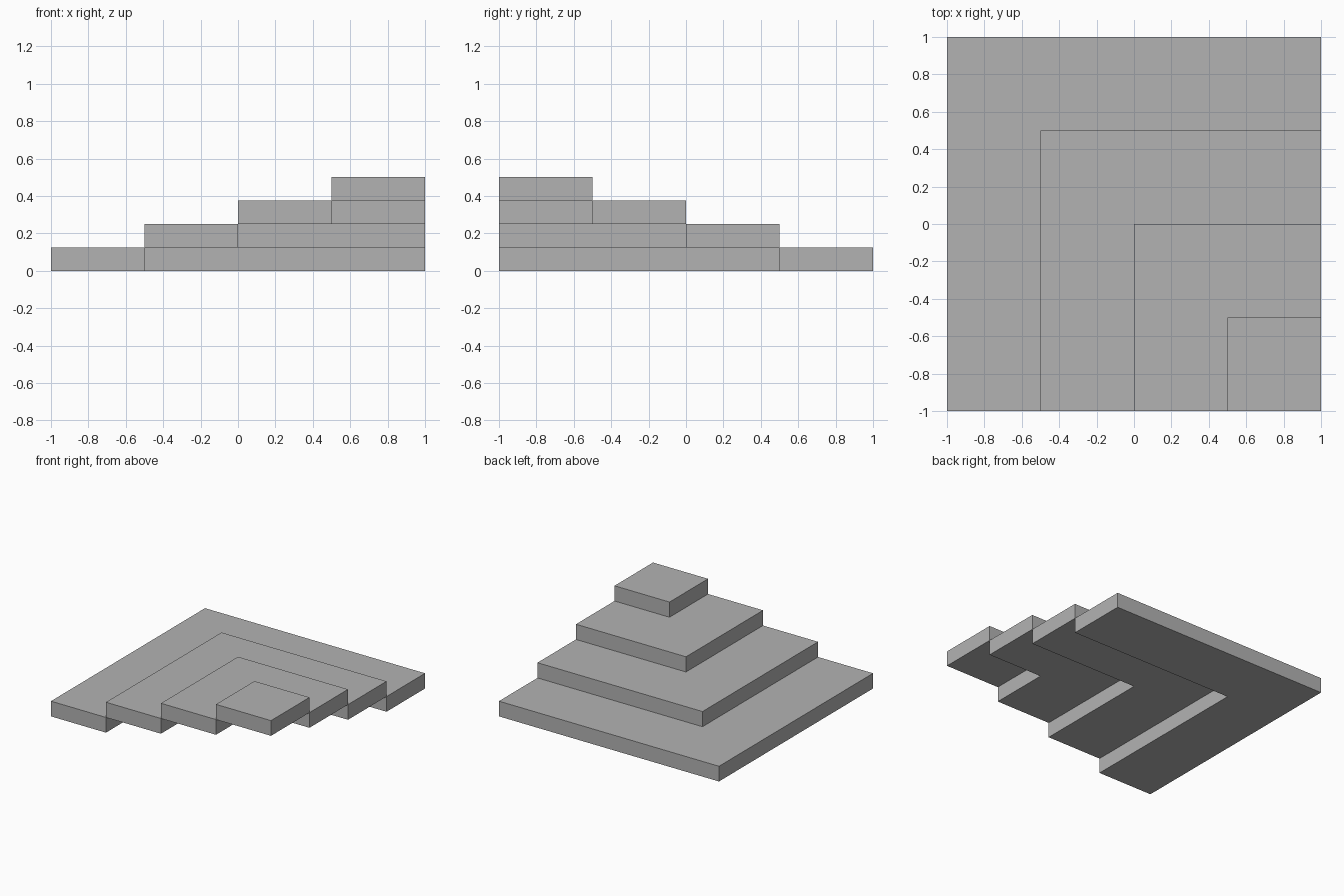
import bpy
import bmesh

cube = bpy.data.objects.get("Cube")
if cube:
    bpy.data.objects.remove(cube, do_unlink=True)

TREAD, RISE, STEPS = 0.5, 0.125, 4

# Single plain grey
grey = bpy.data.materials.new("plain grey")
grey.use_nodes = True
colour = (0.45, 0.45, 0.45, 1)
grey.diffuse_color = colour
grey.node_tree.nodes["Principled BSDF"].inputs["Base Color"].default_value = colour


def slab(name, outline, z, height):
    """Extrude a flat outline straight up into a closed slab."""
    bm = bmesh.new()
    face = bm.faces.new([bm.verts.new((x, y, z)) for x, y in outline])
    extruded = bmesh.ops.extrude_face_region(bm, geom=[face], use_keep_orig=True)
    top = [v for v in extruded["geom"] if isinstance(v, bmesh.types.BMVert)]
    bmesh.ops.translate(bm, vec=(0, 0, height), verts=top)
    bmesh.ops.recalc_face_normals(bm, faces=bm.faces)
    mesh = bpy.data.meshes.new(name)
    bm.to_mesh(mesh)
    bm.free()
    mesh.materials.append(grey)
    obj = bpy.data.objects.new(name, mesh)
    bpy.context.collection.objects.link(obj)


# L-shaped corner steps, hollow beneath, each one tread further in; the last is square
for i in range(STEPS):
    left, back = -1 + i * TREAD, 1 - i * TREAD
    inner_x, inner_y = left + TREAD, back - TREAD
    if i < STEPS - 1:
        outline = [(left, -1), (inner_x, -1), (inner_x, inner_y),
                   (1, inner_y), (1, back), (left, back)]
        name = f"corner_step_{i + 1}"
    else:
        outline = [(left, -1), (1, -1), (1, back), (left, back)]
        name = "top_step"
    slab(name, outline, i * RISE, RISE)
